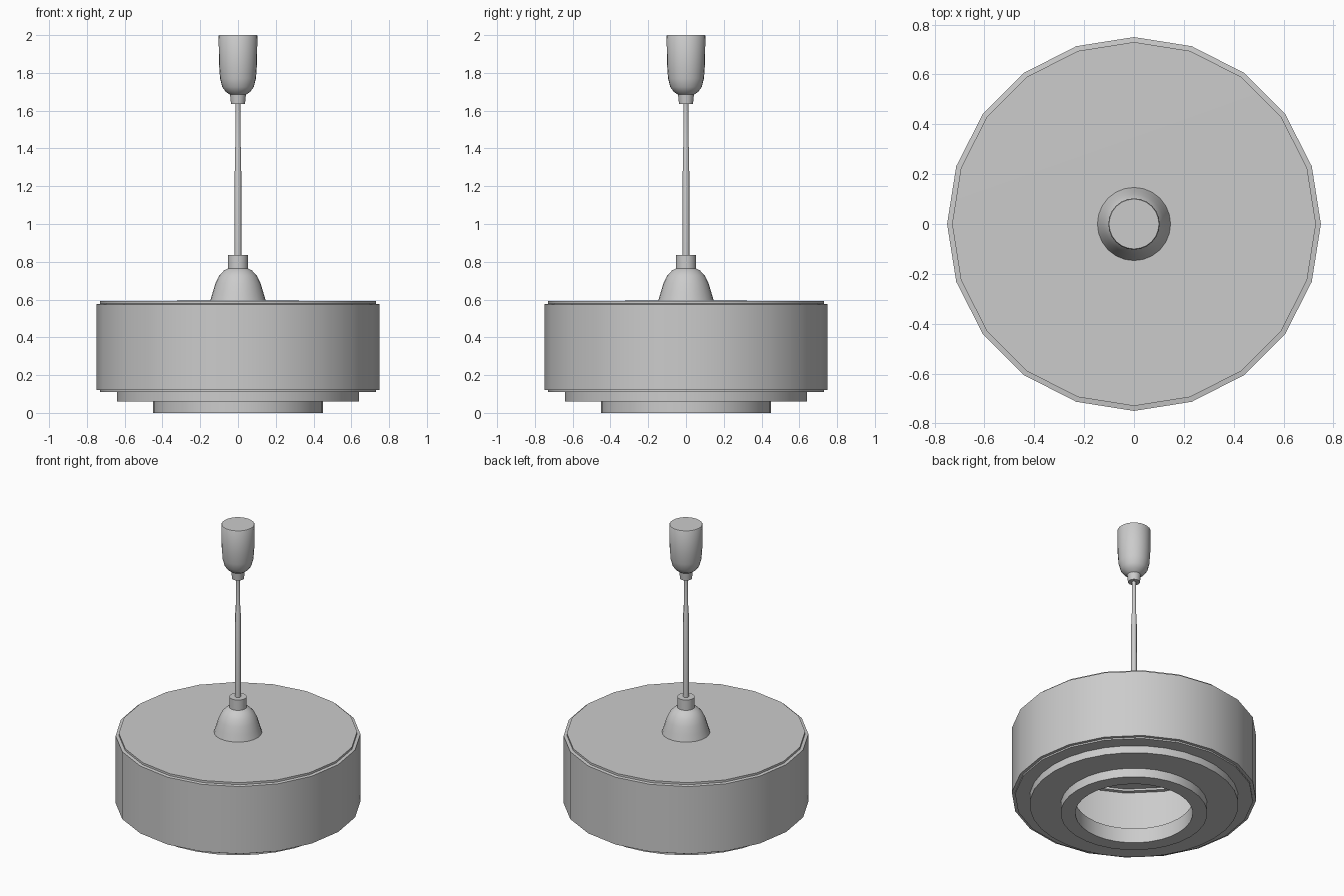
import bpy, bmesh, math

if "Cube" in bpy.data.objects:
    bpy.data.objects.remove(bpy.data.objects["Cube"])


def lathe(name, profile, sides):
    """Revolve (radius, z) points about the z axis; radius 0 makes a pole."""
    bm = bmesh.new()
    rings = []
    for r, z in profile:
        if r == 0:
            rings.append([bm.verts.new((0, 0, z))] * sides)
        else:
            rings.append([bm.verts.new((r * math.cos(2 * math.pi * i / sides),
                                        r * math.sin(2 * math.pi * i / sides), z))
                          for i in range(sides)])
    for a, b in zip(rings, rings[1:]):
        for i in range(sides):
            j = (i + 1) % sides
            quad = list(dict.fromkeys((a[i], a[j], b[j], b[i])))
            bm.faces.new(quad)
    bmesh.ops.recalc_face_normals(bm, faces=bm.faces)
    mesh = bpy.data.meshes.new(name)
    bm.to_mesh(mesh)
    bm.free()
    obj = bpy.data.objects.new(name, mesh)
    bpy.context.collection.objects.link(obj)
    bpy.ops.object.select_all(action='DESELECT')
    obj.select_set(True)
    bpy.context.view_layer.objects.active = obj
    bpy.ops.object.shade_smooth_by_angle(angle=math.radians(35))
    return obj


# Drum shade: flat lid, small shoulder, side wall and lower lip, open inside
lathe("drum_shade", [(0, 0.595), (0.73, 0.592), (0.73, 0.578), (0.75, 0.575),
                     (0.75, 0.12), (0.73, 0.12), (0.73, 0.11), (0.62, 0.11)], 20)

# Stepped lower rings with the round light opening
lathe("stepped_rings", [(0.62, 0.11), (0.64, 0.11), (0.64, 0.06), (0.45, 0.06),
                        (0.45, 0), (0.36, 0), (0.36, 0.10), (0.62, 0.11)], 32)

# Bell-shaped cap on the lid
lathe("lamp_cap", [(0.147, 0.594), (0.135, 0.635), (0.12, 0.685), (0.10, 0.727),
                   (0.075, 0.753), (0.053, 0.765), (0.053, 0.835), (0, 0.835)], 24)

# Hanging cord, slightly thinner in its upper half
lathe("cord", [(0, 0.82), (0.018, 0.82), (0.017, 1.40), (0.014, 1.41),
               (0.013, 1.66), (0, 1.66)], 12)

# Ceiling cup
lathe("ceiling_cup", [(0, 1.635), (0.037, 1.635), (0.042, 1.685), (0.065, 1.70),
                      (0.083, 1.725), (0.095, 1.77), (0.10, 1.84), (0.103, 1.995),
                      (0.10, 2.0), (0, 2.0)], 24)
